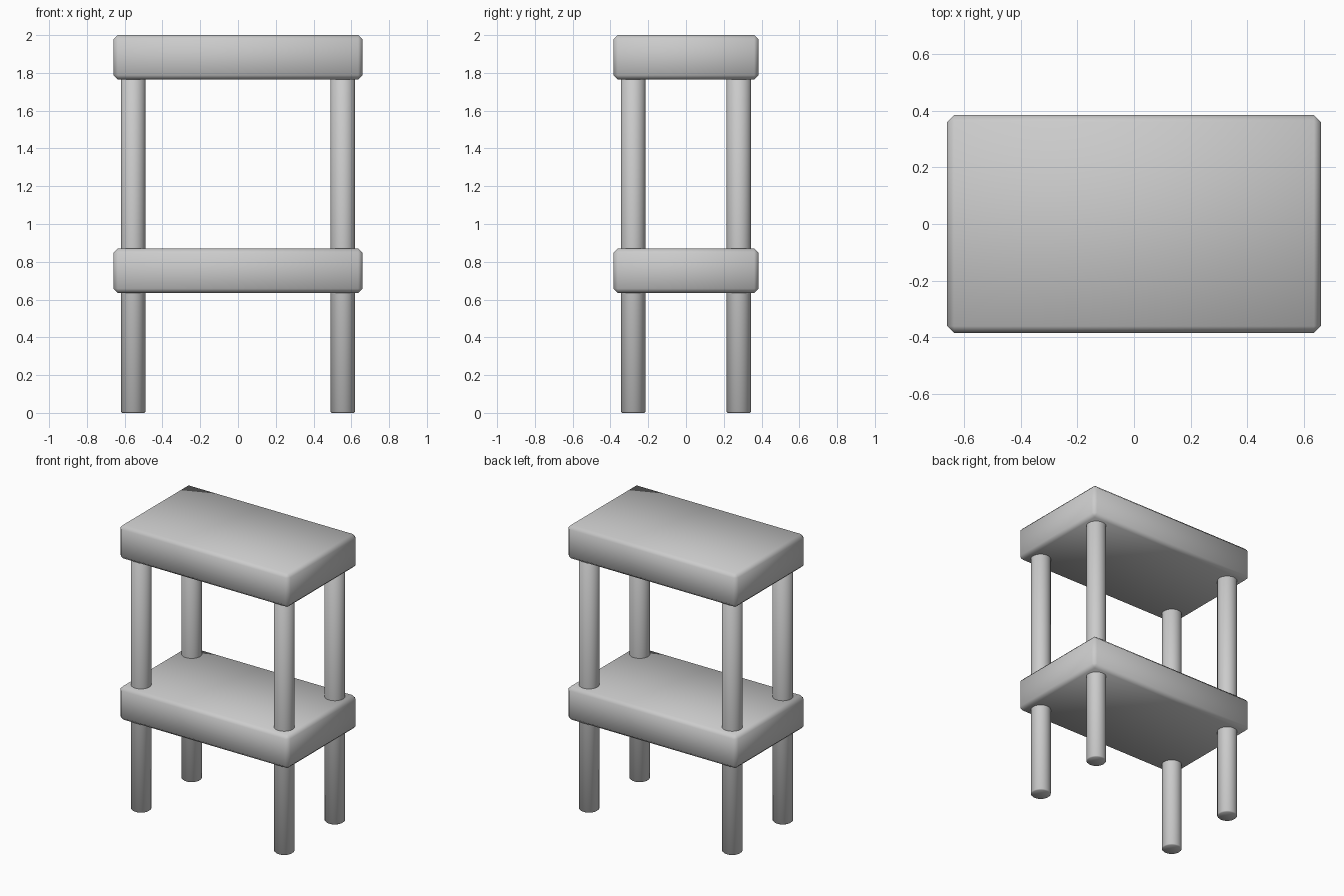
import bpy

cube = bpy.data.objects.get("Cube")
if cube:
    bpy.data.objects.remove(cube, do_unlink=True)

grey = bpy.data.materials.new("plain grey")
grey.use_nodes = True
colour = (0.6, 0.6, 0.6, 1)
grey.diffuse_color = colour
grey.node_tree.nodes["Principled BSDF"].inputs["Base Color"].default_value = colour


def finish(name, bevel):
    """Name the active object, chamfer its edges and shade it smooth."""
    ob = bpy.context.object
    ob.name = name
    ob.data.materials.append(grey)
    bpy.ops.object.transform_apply(location=False, rotation=False, scale=True)
    mod = ob.modifiers.new("chamfer", 'BEVEL')
    mod.width = bevel
    mod.segments = 1
    mod.limit_method = 'ANGLE'
    mod.angle_limit = 1.0
    bpy.ops.object.shade_smooth()
    return ob


# Two thick boards
for name, z in (("top_board", 1.882), ("lower_shelf", 0.752)):
    bpy.ops.mesh.primitive_cube_add(size=1, location=(0, 0, z))
    bpy.context.object.scale = (1.32, 0.77, 0.236)
    finish(name, 0.024)

# Four round legs running through the shelf up into the top
for side, x in (("left", 0.555), ("right", -0.555)):
    for end, y in (("front", -0.28), ("back", 0.28)):
        bpy.ops.mesh.primitive_cylinder_add(
            vertices=32, radius=0.065, depth=1.85, location=(x, y, 0.925))
        finish(f"{end}_{side}_leg", 0.006)
